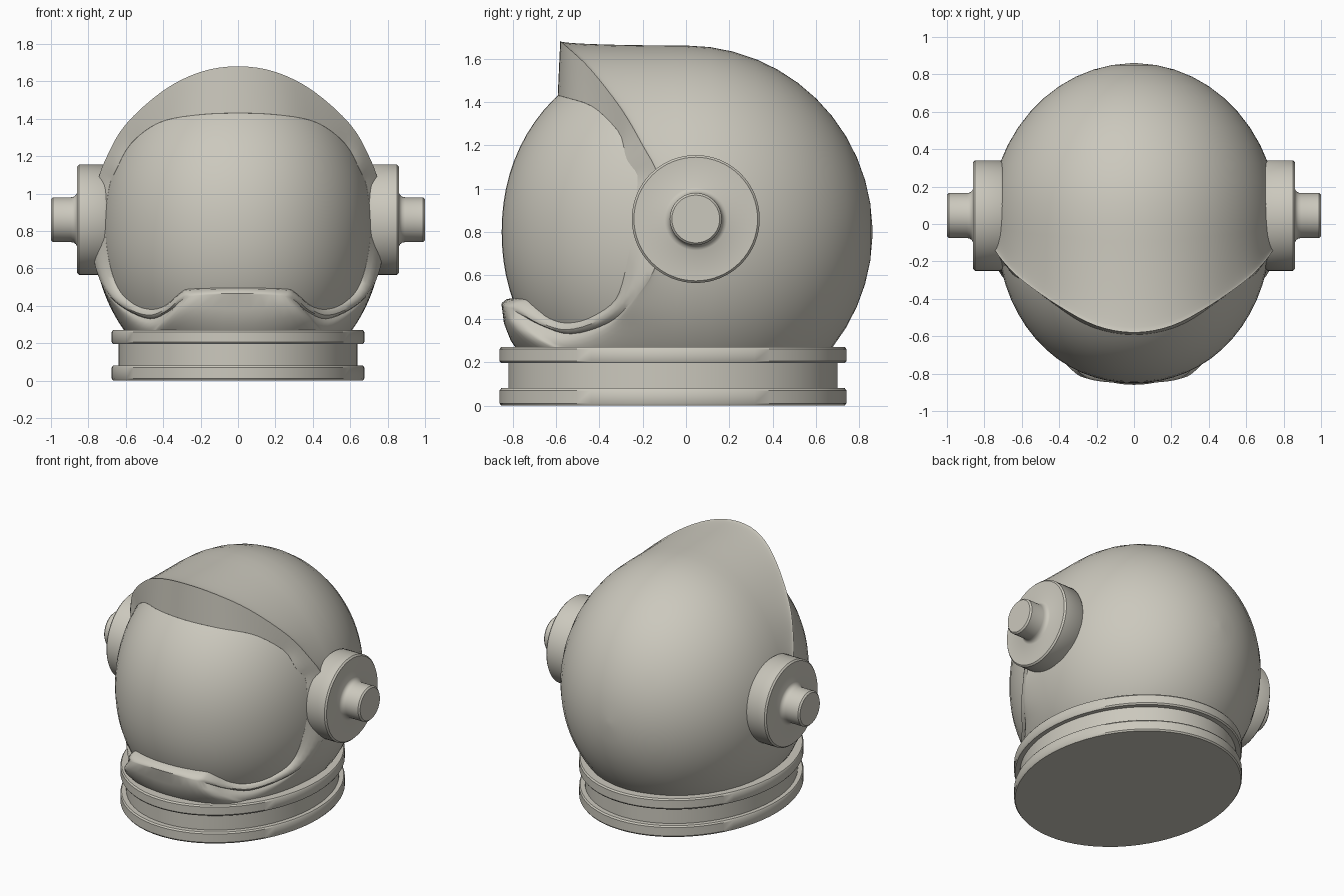
import bpy, bmesh, math
from mathutils import Vector, Matrix

cube = bpy.data.objects.get("Cube")
if cube:
    bpy.data.objects.remove(cube)

mat = bpy.data.materials.new("warm_grey")
mat.use_nodes = True
colour = (0.60, 0.58, 0.51, 1)
mat.diffuse_color = colour
mat.node_tree.nodes["Principled BSDF"].inputs["Base Color"].default_value = colour

MID = 0.8                                # height of the helmet's widest level
SHELL = (0.775, 0.86, 0.86)              # shell radii
VISOR, POWER = (0.735, 0.85, 0.85), 2.1  # visor radii and roundness


def finish(name, bm, angle=35):
    bmesh.ops.recalc_face_normals(bm, faces=bm.faces)
    mesh = bpy.data.meshes.new(name)
    bm.to_mesh(mesh)
    bm.free()
    mesh.materials.append(mat)
    obj = bpy.data.objects.new(name, mesh)
    bpy.context.collection.objects.link(obj)
    bpy.ops.object.select_all(action='DESELECT')
    obj.select_set(True)
    bpy.context.view_layer.objects.active = obj
    bpy.ops.object.shade_smooth_by_angle(angle=math.radians(angle))
    return obj


def bridge(bm, rings):
    """Join successive closed rings of points with quads."""
    rows = [[bm.verts.new(p) for p in ring] for ring in rings]
    for a, b in zip(rows, rows[1:]):
        n = len(a)
        for i in range(n):
            j = (i + 1) % n
            bm.faces.new((a[i], a[j], b[j], b[i]))
    return rows


def lathe(name, profile, matrix, steps=64):
    """Spin (radius, height) points around z, cap both ends, then transform."""
    bm = bmesh.new()
    turns = [math.tau * i / steps for i in range(steps)]
    rows = bridge(bm, [[(r * math.cos(a), r * math.sin(a), h) for a in turns]
                       for r, h in profile])
    bm.faces.new(rows[0])
    bm.faces.new(rows[-1])
    bmesh.ops.transform(bm, matrix=matrix, verts=bm.verts)
    return finish(name, bm)


def visor_y(x, z):
    rest = 1 - abs(x / VISOR[0]) ** POWER - abs((z - MID) / VISOR[2]) ** POWER
    return -VISOR[1] * max(rest, 0.01) ** (1 / POWER)


def catmull(p, q, r, s, t):
    return 0.5 * (2 * q + (r - p) * t + (2 * p - 5 * q + 4 * r - s) * t * t
                  + (3 * q - p - 3 * r + s) * t ** 3)


# Face opening, top to bottom: outer edge x, y, z and inner edge x, z
opening = [
    (0, -.58, 1.68, 0, 1.43), (.2, -.545, 1.65, .22, 1.42),
    (.4, -.44, 1.55, .42, 1.38), (.6, -.3, 1.37, .57, 1.27),
    (.7, -.2, 1.2, .65, 1.13), (.75, -.13, 1.06, .69, 1.03),
    (.775, -.1, .85, .71, .83), (.765, -.15, .62, .69, .64),
    (.7, -.26, .47, .64, .49), (.6, -.36, .38, .56, .41),
    (.47, -.53, .33, .47, .38), (.37, -.67, .37, .39, .4),
    (.3, -.78, .43, .3, .475), (.22, -.835, .455, .24, .49),
    (0, -.85, .46, 0, .495)]


def smooth_opening(steps=4):
    """Smooth the half outline and mirror it into a closed loop."""
    mirror = lambda p: (-p[0], p[1], p[2], -p[3], p[4])
    pts = [mirror(opening[1])] + opening + [mirror(opening[-2])]
    half = []
    for k in range(len(opening) - 1):
        for i in range(steps):
            half.append(tuple(catmull(*c, i / steps) for c in zip(*pts[k:k + 4])))
    half.append(opening[-1])
    return half + [mirror(p) for p in half[-2:0:-1]]


# Helmet shell: tucked edge, rim band, hood or chin, then the rounded back
loop = smooth_opening()
columns = []
centre = Vector((0, 0, MID))
for ox, oy, oz, ix, iz in loop:
    outer = Vector((ox, oy, oz))
    inner = Vector((ix, visor_y(ix, iz), iz))
    low = min(max((MID - oz) / 0.3, 0), 1)
    puff = (inner - centre).normalized() * 0.022 * low
    column = [centre + (inner - centre) * 0.9, inner]
    for t in (0.25, 0.5, 0.75):
        column.append(inner.lerp(outer, t) + puff * math.sin(math.pi * t)
                      + Vector((0, 0, 0.012)) * low * (1 - t))
    column.append(outer)
    turn = math.atan2((oz - MID) / SHELL[2], ox / SHELL[0])
    side = Vector((SHELL[0] * math.cos(turn), 0, SHELL[2] * math.sin(turn)))
    for k in range(9, -1, -1):
        s = math.sin(math.pi / 2 * k / 10)
        p = centre + side + (outer - centre - side) * (1 - math.sqrt(1 - s * s))
        p.y = oy * s
        column.append(p)
    for k in range(1, 13):
        a = math.pi / 2 * k / 12.2
        p = centre + side * math.cos(a)
        p.y = SHELL[1] * math.sin(a)
        column.append(p)
    for p in column:
        p.z = max(p.z, 0.12)             # the underside stays inside the collar
    columns.append(column)
bm = bmesh.new()
rows = bridge(bm, list(zip(*columns)))
pole = bm.verts.new((0, SHELL[1], MID))
for i, v in enumerate(rows[-1]):
    bm.faces.new((v, rows[-1][(i + 1) % len(loop)], pole))
finish("helmet_shell", bm, 40)

# Visor: rounded ellipsoid, flattened behind so it hides in the shell
bm = bmesh.new()
bmesh.ops.create_uvsphere(bm, u_segments=64, v_segments=40, radius=1)
for v in bm.verts:
    size = sum(abs(c) ** POWER for c in v.co) ** (1 / POWER)
    v.co = [c / size * r for c, r in zip(v.co, VISOR)]
    if v.co.y > 0:
        v.co.y *= 0.3
    v.co.z = max(v.co.z + MID, 0.15)
finish("visor", bm)

# Neck collar: two flanges with a recessed band, oval in plan
b, band = 0.01, 0.948
collar = [(1 - b, 0), (1, b), (1, .08 - b), (1 - b, .08), (band, .08),
          (band, .195), (1 - b, .195), (1, .195 + b), (1, .27 - b), (1 - b, .27)]
lathe("neck_collar", collar,
      Matrix.Translation((0, -0.06, 0)) @ Matrix.Diagonal((0.675, 0.80, 1, 1)))

# Ear discs with a filleted stub, one per side
ear = [(.285, .7), (.295, .715), (.295, .85), (.285, .86), (.145, .86),
       (.132, .866), (.123, .878), (.12, .893), (.12, .99), (.11, 1)]
for name, sign in (("left_ear_disc", 1), ("right_ear_disc", -1)):
    lathe(name, ear, Matrix.Translation((0, 0.045, 0.86))
          @ Matrix.Rotation(sign * math.pi / 2, 4, 'Y'))
